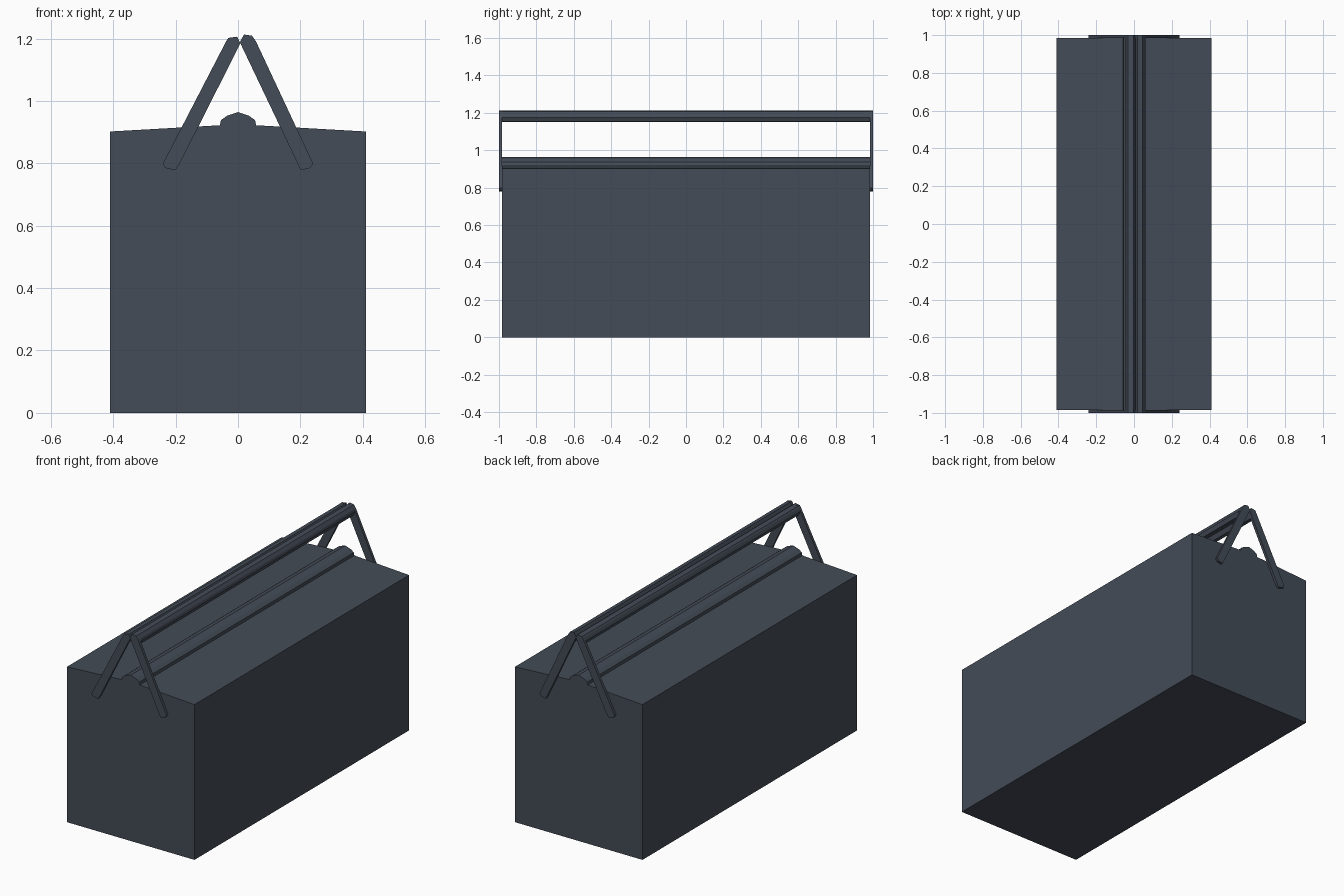
import bpy, bmesh

if "Cube" in bpy.data.objects:
    bpy.data.objects.remove(bpy.data.objects["Cube"])

paint = bpy.data.materials.new("dark slate paint")
paint.diffuse_color = (0.058, 0.072, 0.095, 1)
paint.use_nodes = True
paint.node_tree.nodes["Principled BSDF"].inputs["Base Color"].default_value = paint.diffuse_color


def extrude_profile(name, pts, y0, y1):
    """Prism with an x/z outline, running from y0 to y1."""
    bm = bmesh.new()
    face = bm.faces.new([bm.verts.new((x, y0, z)) for x, z in pts])
    res = bmesh.ops.extrude_face_region(bm, geom=[face])
    moved = [v for v in res["geom"] if isinstance(v, bmesh.types.BMVert)]
    bmesh.ops.translate(bm, verts=moved, vec=(0, y1 - y0, 0))
    bmesh.ops.recalc_face_normals(bm, faces=bm.faces)
    mesh = bpy.data.meshes.new(name)
    bm.to_mesh(mesh)
    bm.free()
    mesh.materials.append(paint)
    obj = bpy.data.objects.new(name, mesh)
    bpy.context.collection.objects.link(obj)
    return obj


# Box with slightly sloped lid and a faceted ridge along the middle
half = [(0.41, 0), (0.41, 0.902), (0.058, 0.922), (0.055, 0.938), (0.036, 0.952)]
outline = half + [(0, 0.964)] + [(-x, z) for x, z in reversed(half)]
extrude_profile("box_body", outline, -0.985, 0.985)

# Flat handle arms with clipped ends, leaning together at the top
right_arm = [(0.241, 0.799), (0.231, 0.785), (0.203, 0.778), (0.197, 0.787),
             (0.006, 1.188), (0.019, 1.213), (0.045, 1.209), (0.058, 1.19)]
left_arm = [(-0.241, 0.799), (-0.233, 0.785), (-0.201, 0.778), (-0.187, 0.799),
            (0.008, 1.185), (-0.003, 1.206), (-0.031, 1.202), (-0.038, 1.191)]
for side, arm in (("right", right_arm), ("left", left_arm)):
    extrude_profile(side + "_arm_front", arm, -1.0, -0.984)
    extrude_profile(side + "_arm_back", arm, 0.984, 1.0)

# Two long grip bars joining the arms
right_bar = [(0.008, 1.187), (0.019, 1.212), (0.045, 1.208), (0.058, 1.19),
             (0.062, 1.176), (0.052, 1.153), (0.028, 1.15)]
left_bar = [(0.007, 1.184), (-0.003, 1.205), (-0.031, 1.201), (-0.038, 1.191),
            (-0.045, 1.174), (-0.037, 1.153), (-0.012, 1.15)]
extrude_profile("right_grip_bar", right_bar, -0.99, 0.99)
extrude_profile("left_grip_bar", left_bar, -0.99, 0.99)
